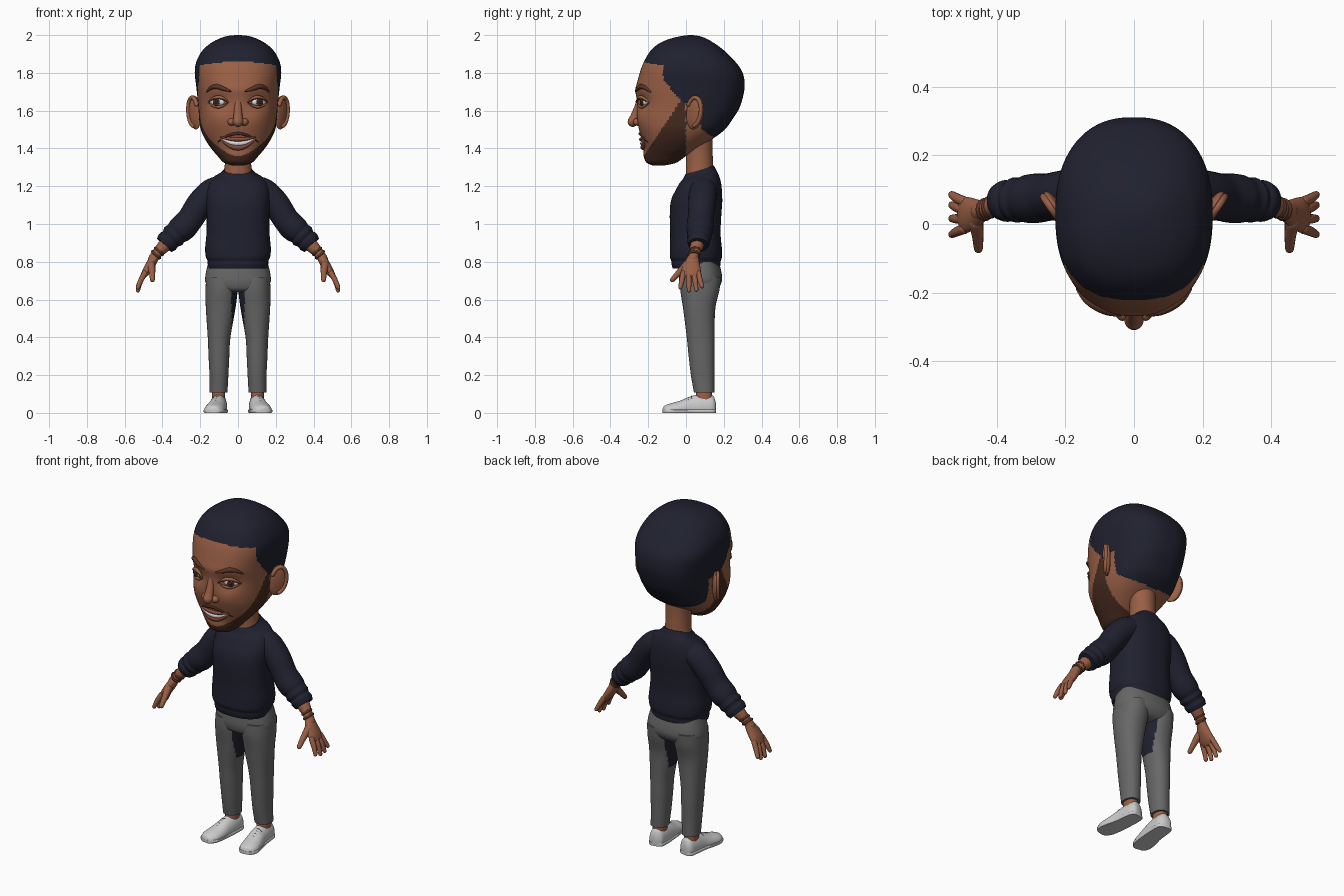
import bpy, bmesh, math
from mathutils import Vector, Matrix

if "Cube" in bpy.data.objects:
    bpy.data.objects.remove(bpy.data.objects["Cube"], do_unlink=True)


def material(name, *rgb):
    m = bpy.data.materials.new(name)
    m.use_nodes = True
    m.diffuse_color = (*rgb, 1)
    m.node_tree.nodes["Principled BSDF"].inputs["Base Color"].default_value = (*rgb, 1)
    return m


NAVY = material("navy", .014, .015, .028)
SKIN = material("brown skin", .32, .115, .06)
BEARD = material("beard brown", .062, .023, .014)
BROW = material("eyebrow brown", .1, .035, .02)
GREY = material("trouser grey", .135, .135, .135)
WHITE = material("shoe white", .6, .6, .6)
LIP = material("lip brown", .25, .075, .045)
EYE = material("eye white", .7, .7, .7)
IRIS = material("iris brown", .07, .025, .012)
SIDES = (("left", 1), ("right", -1))


def finish(name, bm, mats, rule=None):
    bmesh.ops.recalc_face_normals(bm, faces=bm.faces)
    for f in bm.faces:
        f.smooth = True
        if rule:
            f.material_index = rule(f.calc_center_median())
    me = bpy.data.meshes.new(name)
    bm.to_mesh(me)
    bm.free()
    for m in mats:
        me.materials.append(m)
    me.set_sharp_from_angle(angle=math.radians(45))
    ob = bpy.data.objects.new(name, me)
    bpy.context.scene.collection.objects.link(ob)
    return ob


def spline(rows, steps):
    """Catmull-Rom interpolation of every column."""
    out, last = [], len(rows) - 1
    for i in range(last):
        a, b, c, d = (rows[min(max(j, 0), last)] for j in range(i - 1, i + 3))
        for k in range(steps):
            t = k / steps
            out.append([q + t / 2 * (r - p + t * (2 * p - 5 * q + 4 * r - s + t * (3 * (q - r) + s - p)))
                        for p, q, r, s in zip(a, b, c, d)])
    return out + [list(rows[-1])]


def oval(n, power):
    for i in range(n):
        a = math.tau * i / n
        yield [math.copysign(abs(f(a)) ** (2 / power), f(a)) for f in (math.cos, math.sin)]


def skin_rings(name, rings, mats, rule=None):
    bm = bmesh.new()
    vs = [[bm.verts.new(p) for p in ring] for ring in rings]
    n = len(vs[0])
    for lo, hi in zip(vs, vs[1:]):
        for i in range(n):
            j = (i + 1) % n
            bm.faces.new((lo[i], lo[j], hi[j], hi[i]))
    bm.faces.new(vs[0])
    bm.faces.new(vs[-1])
    return finish(name, bm, mats, rule)


def body(name, rows, mats, rule=None, n=48, power=2.4, steps=6, warp=None):
    """Stack of level ovals; rows are height, front y, back y, half width, centre x."""
    rings = []
    for z, front, back, half, *mid in spline(rows, steps):
        x0 = mid[0] if mid else 0
        ring = [Vector((x0 + max(half, .002) * u, (front + back) / 2 + (back - front) / 2 * v, z))
                for u, v in oval(n, power)]
        rings.append([warp(p) for p in ring] if warp else ring)
    return skin_rings(name, rings, mats, rule)


def tube(name, rows, mat, ref=(0, 1, 0), s=1, n=20, steps=5, rounded=True, clamp=None):
    """Oval tube on a path; rows are x, y, z, radius along ref, other radius."""
    pts = spline([list(r) + [r[3]] * (len(r) == 4) for r in rows], steps)
    sec = []
    for i, p in enumerate(pts):
        t = (Vector(pts[min(i + 1, len(pts) - 1)][:3]) - Vector(pts[max(i - 1, 0)][:3])).normalized()
        sec.append((Vector(p[:3]), t, max(p[3], .001), max(p[4], .001)))
    if rounded:
        for end, sign in ((0, -1), (-1, 1)):
            c, t, a, b = sec[end]
            caps = [(c + t * sign * min(a, b) * math.sin(k), t, a * math.cos(k), b * math.cos(k))
                    for k in (.5, 1, 1.4)]
            sec = caps[::-1] + sec if sign < 0 else sec + caps
    rings = []
    for c, t, a, b in sec:
        u = Vector(ref) - t * t.dot(Vector(ref))
        u.normalize()
        w = t.cross(u)
        ring = [c + u * a * i + w * b * j for i, j in oval(n, 2)]
        for p in ring:
            p.x *= s
            if clamp:
                p.z = min(max(p.z, clamp[0]), clamp[1])
        rings.append(ring)
    return skin_rings(name, rings, [mat])


def ball(name, matrix, radii, mat):
    bm = bmesh.new()
    bmesh.ops.create_uvsphere(bm, u_segments=32, v_segments=20, radius=1,
                              matrix=matrix @ Matrix.Diagonal((*radii, 1)))
    return finish(name, bm, [mat])


# Head: one surface, with hair and beard regions chosen by position
HEAD = [(1.31, -.175, -.11, .03), (1.325, -.205, -.05, .075), (1.36, -.216, 0, .108),
        (1.4, -.22, .06, .142), (1.45, -.235, .14, .175), (1.5, -.248, .205, .197),
        (1.55, -.255, .243, .205), (1.62, -.26, .285, .21), (1.72, -.262, .31, .22),
        (1.8, -.245, .3, .229), (1.86, -.222, .26, .22), (1.92, -.185, .2, .187),
        (1.96, -.135, .145, .14), (1.985, -.07, .1, .09), (1.997, -.01, .06, .045),
        (2, .02, .03, .004)]
HEAD_FINE = spline(HEAD, 9)


def bump(dx, sx, dz, sz):
    return math.exp(-(dx / sx) ** 2 / 2 - (dz / sz) ** 2 / 2)


def relief(x, z):
    x = abs(x)
    return (.02 * bump(x - .105, .04, z - 1.645, .03) - .01 * bump(x - .1, .05, z - 1.55, .04)
            - .006 * bump(x, .1, z - 1.71, .02) - .008 * bump(x, .04, z - 1.36, .03))


def head_warp(p):
    if p.y < -.08:
        p.y += relief(p.x, p.z)
    return p


def face_y(x, z):
    _, front, back, half = min(HEAD_FINE, key=lambda r: abs(r[0] - z))
    k = max(0, 1 - min(1, abs(x) / half) ** 2.4) ** (1 / 2.4)
    return (front + back) / 2 - (back - front) / 2 * k + relief(x, z)


def head_rule(c):
    if c.y > .08:
        hair = c.z > 1.5 - (c.y - .08) * .6
    elif c.z > 1.755:
        hair = c.y > -.12 or c.z > 1.86 - .5 * c.x ** 2
    else:
        hair = c.z > 1.64 and c.y > -.03 - .9 * (c.z - 1.66)
    if hair:
        return 1
    return 2 if c.y < .0 and c.z < 1.395 + 1.5 * (c.y + .2) else 0


body("head", HEAD, [SKIN, NAVY, BEARD], head_rule, n=160, steps=9, warp=head_warp)
body("neck", [(1.22, 0, .15, .085), (1.3, 0, .145, .071), (1.4, 0, .14, .07), (1.5, 0, .14, .08)],
     [SKIN], power=2)

# Nose
tube("nose", [(0, -.235, 1.69, .016), (0, -.25, 1.63, .019), (0, -.27, 1.57, .024),
              (0, -.281, 1.542, .028)], SKIN, ref=(1, 0, 0))


def face_line(name, points, radius, mat, lift=0):
    """Tapered tube laid on the face through x, z points."""
    last = len(points) - 1
    tube(name, [(x, face_y(x, z) - lift, z, radius * (.35 + .65 * math.sin(math.pi * i / last)))
                for i, (x, z) in enumerate(points)], mat, ref=(0, 0, 1), n=14)


def arc(mid, half, z, rise, count=9):
    return [(mid + half * u, z + rise * (1 - u * u)) for u in (2 * i / (count - 1) - 1 for i in range(count))]


# Mouth
face_line("teeth", arc(0, .08, 1.448, -.022), .014, EYE)
face_line("upper_lip", arc(0, .092, 1.46, -.012), .011, LIP, .002)
face_line("lower_lip", arc(0, .09, 1.452, -.046), .016, LIP, .001)
face_line("moustache", arc(0, .105, 1.435, .044), .008, BEARD)

for side, s in SIDES:
    ball(side + "_nostril", Matrix.Translation((s * .033, -.256, 1.54)), (.022, .026, .02), SKIN)

    # Eye with lids and brow
    mid, z = s * .105, 1.645
    place = Matrix.Translation((mid, face_y(mid, z) + .008, z)) @ Matrix.Rotation(s * .4, 4, "Z")
    ball(side + "_eye", place, (.045, .028, .024), EYE)
    ball(side + "_iris", place @ Matrix.Translation((0, -.026, 0)), (.019, .006, .02), IRIS)
    ball(side + "_pupil", place @ Matrix.Translation((0, -.03, 0)), (.009, .004, .01), NAVY)
    face_line(side + "_upper_lid", arc(mid, .052, z, .026), .01, SKIN, .012)
    face_line(side + "_lash_line", arc(mid, .05, z, .02), .004, BROW, .02)
    face_line(side + "_lower_lid", arc(mid, .05, z - .004, -.021), .008, SKIN, .01)
    face_line(side + "_eyebrow", [(s * x, h) for x, h in ((.04, 1.703), (.075, 1.715), (.11, 1.727),
                                                          (.14, 1.722), (.165, 1.7))], .013, BROW)

    # Ear with raised rim
    ear = Matrix.Translation((s * .228, .048, 1.59)) @ Matrix.Rotation(-s * .6, 4, "Z") \
        @ Matrix.Rotation(-.15, 4, "X")
    ball(side + "_ear", ear, (.018, .055, .09), SKIN)
    rim = [ear @ Vector((s * .012, .044 * math.cos(a), .076 * math.sin(a) + .004))
           for a in (-1.3 + .4 * i for i in range(11))]
    tube(side + "_ear_rim", [(*p, .011) for p in rim], SKIN, ref=(1, 0, 0), n=12)


# Sweater, with the neckline dropping toward the front
def neckline(p):
    p.z += min(1, max(0, (p.z - 1.15) / .13)) * (p.y - .07) * .3
    return p


body("sweater", [(.765, -.07, .178, .156), (.785, -.076, .183, .16), (.805, -.078, .184, .161),
                 (.825, -.085, .19, .17), (.87, -.085, .19, .174), (.95, -.084, .183, .167),
                 (1.05, -.086, .187, .166), (1.12, -.08, .192, .17), (1.19, -.055, .188, .166),
                 (1.235, -.035, .175, .142), (1.262, -.015, .16, .098), (1.278, -.008, .152, .08),
                 (1.285, -.002, .147, .075)], [NAVY], warp=neckline, n=64)


# Trousers: hips and legs with dark inner thigh panels
def panel(c):
    return int(abs(c.x) < .035 and .46 < c.z < .66)


body("trouser_hips", [(.64, .0, .13, .1), (.655, -.025, .165, .148), (.69, -.036, .188, .172),
                      (.73, -.036, .19, .172), (.8, -.03, .175, .157)], [GREY])
for side, s in SIDES:
    legs = [(.108, .042, .15, .047, .103), (.2, .026, .15, .05, .101), (.3, .014, .151, .055, .101),
            (.4, .004, .151, .06, .1), (.55, -.015, .155, .078, .092), (.65, -.03, .177, .085, .087),
            (.72, -.03, .185, .083, .085)]
    body(side + "_trouser_leg", [(*r[:4], s * r[4]) for r in legs], [GREY, NAVY], panel, power=2.2, steps=9)
    body(side + "_ankle", [(.06, .05, .14, .036, s * .103), (.14, .055, .135, .034, s * .103)], [SKIN])

    # Shoe with sole and laces
    shoe = [(.098, .156, .03, .02, .03), (.1, .14, .03, .04, .064), (.103, .09, .03, .046, .07),
            (.108, .03, .025, .048, .063), (.118, -.03, .02, .053, .044), (.127, -.08, .015, .052, .035),
            (.133, -.112, .012, .036, .026), (.135, -.122, .012, .014, .014)]
    tube(side + "_shoe", shoe, WHITE, (1, 0, 0), s, 32, rounded=False, clamp=(.005, 1))
    tube(side + "_sole", [(x, y, .01, a + .004, .03) for x, y, _, a, _ in shoe], WHITE, (1, 0, 0), s, 32,
         rounded=False, clamp=(0, .018))
    for i in range(4):
        x, y, top = .109 + .003 * i, .03 - .018 * i, .087 - .0075 * i
        tube(side + "_lace", [(x - .025, y, top - .01, .003), (x, y, top, .004), (x + .025, y, top - .01, .003)],
             GREY, s=s, n=8)

    # Sleeve with pushed-up folds
    tube(side + "_sleeve", [(.09, .092, 1.185, .07), (.14, .09, 1.165, .074), (.2, .085, 1.106, .072),
                            (.25, .078, 1.03, .069), (.283, .075, .99, .072), (.31, .073, .966, .07),
                            (.328, .072, .95, .063), (.343, .07, .935, .066), (.358, .069, .92, .057),
                            (.372, .067, .907, .061), (.39, .065, .888, .053)],
         NAVY, s=s, n=32, rounded=False)

    # Forearm, bracelets and hand
    tube(side + "_forearm", [(.35, .066, .925, .04), (.39, .058, .885, .036), (.425, .046, .848, .028),
                             (.45, .036, .815, .026)], SKIN, s=s)
    for x, y, z in ((.418, .049, .856), (.434, .042, .837)):
        tube(side + "_bracelet", [(x - .005, y, z + .006, .029), (x, y, z, .034), (x + .005, y, z - .006, .029)],
             BROW, s=s, rounded=False)
    tube(side + "_palm", [(.44, .04, .828, .027, .024), (.46, .032, .79, .042, .025),
                          (.485, .027, .75, .052, .022), (.498, .027, .73, .048, .017)], SKIN, s=s)
    for finger, base, tip, low in (("index", -.014, -.03, .664), ("middle", .014, .016, .648),
                                   ("ring", .041, .055, .652), ("little", .065, .085, .67)):
        tube(side + "_" + finger + "_finger",
             [(.493, base, .74, .015), (.515, (base + tip) / 2, .7, .014), (.53, tip, low, .011)],
             SKIN, s=s, n=14)
    tube(side + "_thumb", [(.46, .005, .785, .022), (.455, -.035, .745, .017), (.453, -.072, .705, .013)],
         SKIN, ref=(1, 0, 0), s=s, n=14)
